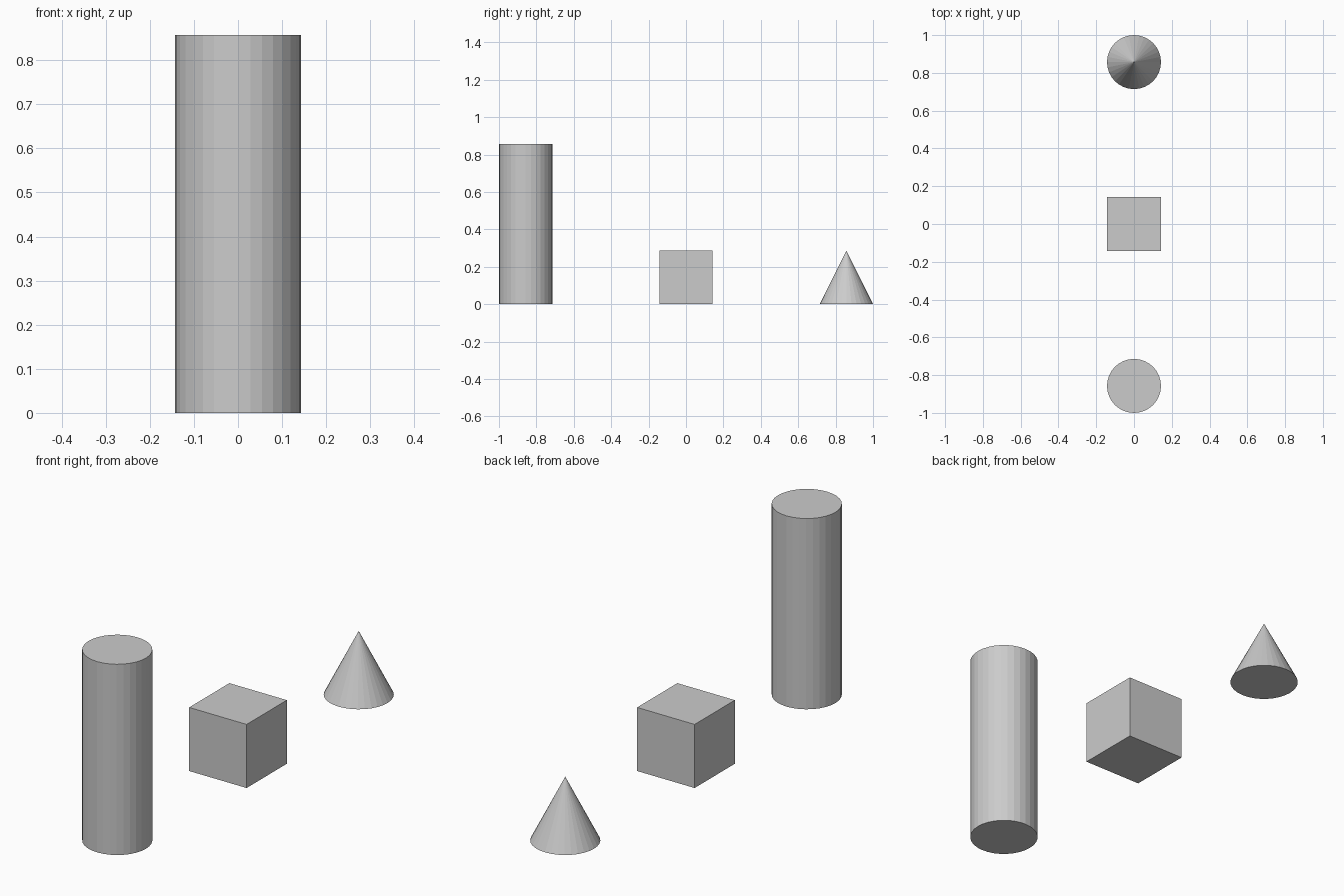
import bpy

if "Cube" in bpy.data.objects:
    bpy.data.objects.remove(bpy.data.objects["Cube"])

R = 1 / 7          # common half-width
SPACING = 6 / 7    # distance between the solids along y
SIDES = 32

# Tall column at the front
bpy.ops.mesh.primitive_cylinder_add(vertices=SIDES, radius=R, depth=6 * R,
                                    location=(0, -SPACING, 3 * R))
bpy.context.object.name = "cylinder"

# Cube in the middle
bpy.ops.mesh.primitive_cube_add(size=2 * R, location=(0, 0, R))
bpy.context.object.name = "cube"

# Cone at the back
bpy.ops.mesh.primitive_cone_add(vertices=SIDES, radius1=R, radius2=0, depth=2 * R,
                                location=(0, SPACING, R))
bpy.context.object.name = "cone"
